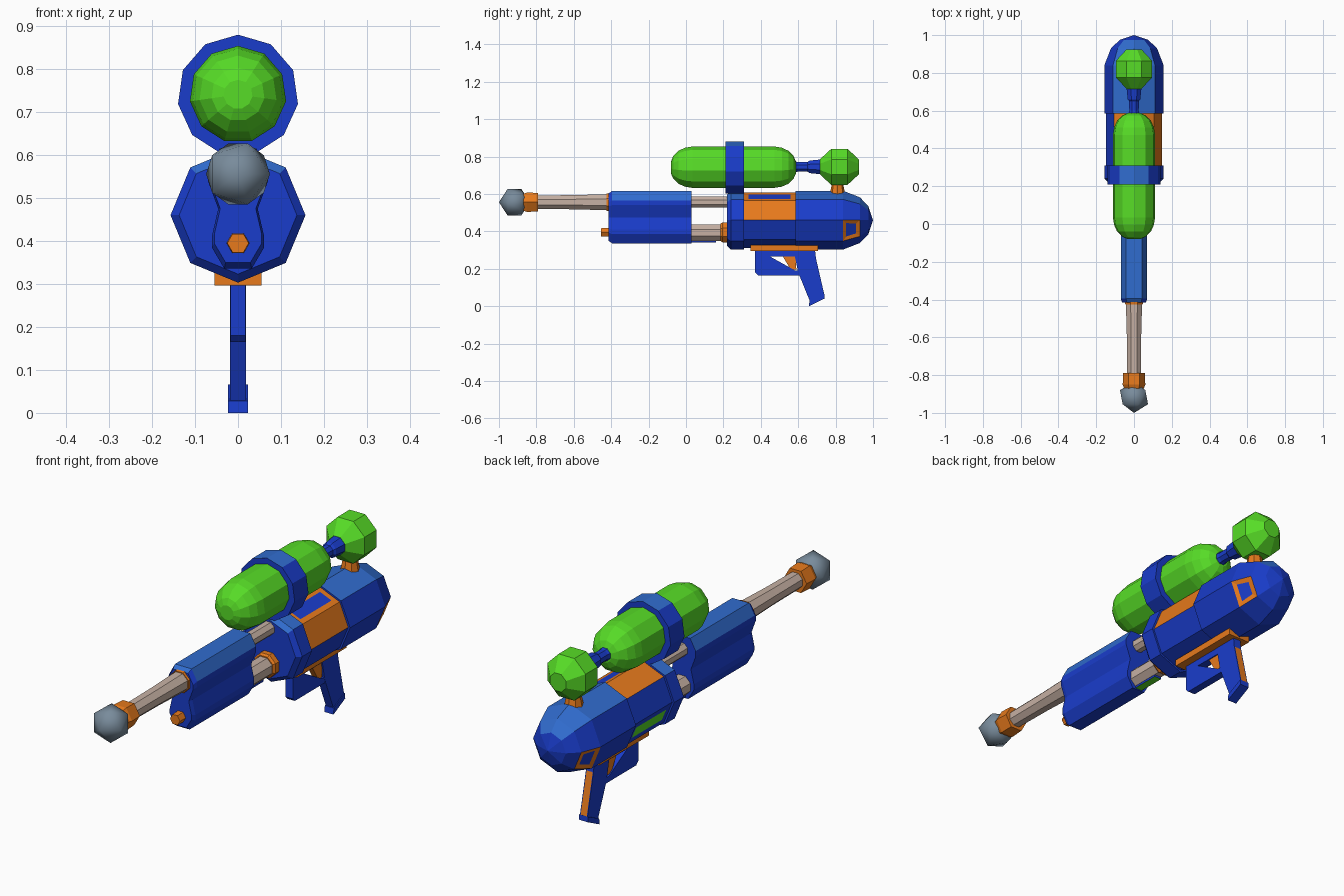
import bpy, bmesh, math
from mathutils import Matrix

if "Cube" in bpy.data.objects:
    bpy.data.objects.remove(bpy.data.objects["Cube"])


def colour(name, r, g, b):
    m = bpy.data.materials.new(name)
    m.diffuse_color = (r, g, b, 1)
    m.use_nodes = True
    m.node_tree.nodes["Principled BSDF"].inputs["Base Color"].default_value = m.diffuse_color
    return m


BLUE = colour("blue", 0.010, 0.046, 0.60)
SKY = colour("light_blue", 0.030, 0.15, 0.62)
GREEN = colour("green", 0.095, 0.72, 0.020)
ORANGE = colour("orange", 0.82, 0.20, 0.012)
TAN = colour("tan", 0.57, 0.44, 0.37)
GREY = colour("grey", 0.19, 0.26, 0.33)


def finish(name, bm, mats, rule=None, smooth=False):
    """Turn a bmesh into an object, painting faces by a rule."""
    bmesh.ops.remove_doubles(bm, verts=bm.verts, dist=1e-4)
    bmesh.ops.recalc_face_normals(bm, faces=bm.faces)
    bm.normal_update()
    for f in bm.faces:
        f.smooth = smooth
        if rule:
            f.material_index = rule(f.calc_center_median(), f.normal)
    me = bpy.data.meshes.new(name)
    bm.to_mesh(me)
    bm.free()
    for m in mats:
        me.materials.append(m)
    ob = bpy.data.objects.new(name, me)
    bpy.context.collection.objects.link(ob)
    return ob


def loft(rings):
    """Join rings of points with quads and cap both ends."""
    bm = bmesh.new()
    loops = [[bm.verts.new(p) for p in ring] for ring in rings]
    n = len(loops[0])
    for a, b in zip(loops, loops[1:]):
        for i in range(n):
            j = (i + 1) % n
            bm.faces.new((a[i], a[j], b[j], b[i]))
    bm.faces.new(loops[0])
    bm.faces.new(loops[-1][::-1])
    return bm


def lathe_bm(profile, sides, z, turn=0.0):
    """Revolve (y, radius) points around a y axis at height z."""
    ang = [2 * math.pi * (i + turn) / sides for i in range(sides)]
    return loft([[(r * math.sin(a), y, z + r * math.cos(a)) for a in ang]
                 for y, r in profile])


def lathe(name, mat, profile, sides, z, turn=0.0):
    return finish(name, lathe_bm(profile, sides, z, turn), [mat])


def slab_bm(outline, half):
    """Extrude a (y, z) outline across x."""
    return loft([[(x, y, z) for y, z in outline] for x in (-half, half)])


def slab(name, mats, outline, half, rule=None):
    return finish(name, slab_bm(outline, half), mats, rule)


def inset(bm, test, thickness, marks, index, depth=0.0):
    """Inset the faces that pass a test and note the centres for painting."""
    bmesh.ops.recalc_face_normals(bm, faces=bm.faces)
    bm.normal_update()
    faces = [f for f in bm.faces if test(f.calc_center_median(), f.normal)]
    bmesh.ops.inset_individual(bm, faces=faces, thickness=thickness, depth=depth)
    marks += [(f.calc_center_median().copy(), index) for f in faces]


def marked(marks, c):
    return next((i for p, i in marks if (c - p).length < 0.003), None)


# Muzzle ball, collar and barrel
bm = bmesh.new()
bmesh.ops.create_icosphere(bm, subdivisions=1, radius=0.083,
                           matrix=Matrix.Translation((0, -0.917, 0.556))
                           @ Matrix.Rotation(math.pi / 2, 4, 'X'))
finish("muzzle_ball", bm, [GREY], smooth=True)
lathe("muzzle_collar", ORANGE, [(-0.87, 0.052), (-0.85, 0.060), (-0.79, 0.057)],
      6, 0.556, 0.5)
lathe("barrel", TAN, [(-0.80, 0.039), (-0.60, 0.041), (-0.40, 0.047)], 8, 0.556, 0.5)
lathe("barrel_ring", ORANGE, [(-0.425, 0.050), (-0.40, 0.054)], 8, 0.556, 0.5)
lathe("barrel_rod", TAN, [(-0.1, 0.032), (0.26, 0.032)], 8, 0.556, 0.5)

# Pump grip with waisted cross-section
half = [(0.042, 0.616), (0.07, 0.565), (0.07, 0.54), (0.046, 0.475),
        (0.061, 0.41), (0.061, 0.385), (0.032, 0.336)]
section = half + [(-x, z) for x, z in reversed(half)]


def pump_ring(y, s):
    return [(x * s, y, 0.476 + (z - 0.476) * s) for x, z in section]


finish("pump_grip", loft([pump_ring(-0.415, 0.9), pump_ring(-0.395, 1),
                          pump_ring(0.03, 1)]), [BLUE, SKY],
       lambda c, n: int(n.z > 0.45))

# Pump rod with tip, end ring and the runner beneath it
lathe("pump_rod", TAN, [(-0.05, 0.047), (0.23, 0.047)], 8, 0.393, 0.5)
lathe("pump_tip", ORANGE, [(-0.455, 0.025), (-0.40, 0.027)], 6, 0.395, 0.5)
lathe("pump_end_ring", ORANGE, [(0.185, 0.05), (0.195, 0.058), (0.23, 0.058)],
      8, 0.395, 0.5)
slab("pump_runner", [BLUE, GREEN], [(0.02, 0.340), (0.16, 0.340),
                                    (0.16, 0.349), (0.02, 0.349)], 0.018,
     lambda c, n: int(n.z < -0.5))

# Main body: front collar, recessed middle, rear shell and nose
bm = lathe_bm([(0.22, 0.137), (0.24, 0.157), (0.31, 0.157), (0.31, 0.148),
               (0.585, 0.148), (0.585, 0.157), (0.84, 0.157), (0.93, 0.122),
               (0.975, 0.075), (1.0, 0.0)], 8, 0.46)
marks = []
# Rear side panels: an orange frame around a blue centre
inset(bm, lambda c, n: 0.86 < c.y < 0.92 and -0.5 < n.z < -0.1, 0.028, marks, 0, -0.004)
# Patches on the recessed middle
inset(bm, lambda c, n: 0.4 < c.y < 0.5 and n.z > 0.6 and n.x > 0, 0.036, marks, 0)
inset(bm, lambda c, n: 0.4 < c.y < 0.5 and -0.5 < n.z < -0.1 and n.x < 0, 0.040, marks, 3)


def body_paint(c, n):
    mark = marked(marks, c)
    if mark is not None:
        return mark
    if 0.315 < c.y < 0.58 and n.z > 0.1 and abs(n.y) < 0.5:
        return 0 if n.x < -0.8 else 2
    if 0.845 < c.y < 0.928 and -0.75 < n.z < -0.05 and c.z > 0.35:
        return 2
    return int(n.z > 0.6)


finish("body", bm, [BLUE, SKY, ORANGE, GREEN], body_paint)

# Rail, trigger guard and trigger
slab("trigger_rail", [ORANGE], [(0.345, 0.296), (0.705, 0.296),
                                (0.705, 0.326), (0.345, 0.326)], 0.055)
slab("trigger_guard", [BLUE], [(0.37, 0.30), (0.37, 0.18), (0.385, 0.165),
                               (0.625, 0.165), (0.615, 0.19), (0.585, 0.19),
                               (0.45, 0.265), (0.60, 0.265), (0.60, 0.30)], 0.018)
slab("trigger", [ORANGE], [(0.515, 0.27), (0.585, 0.27), (0.59, 0.195),
                           (0.56, 0.195)], 0.013)

# Handle with an orange strip down its back, and its foot
bm = slab_bm([(0.575, 0.30), (0.69, 0.30), (0.695, 0.255),
              (0.74, 0.06), (0.665, 0.02), (0.60, 0.18)], 0.019)
strip = []
inset(bm, lambda c, n: n.y > 0.7 and c.z < 0.25, 0.005, strip, 1)
finish("handle", bm, [BLUE, ORANGE], lambda c, n: marked(strip, c) or 0)
slab("handle_foot", [BLUE], [(0.657, 0.0), (0.742, 0.042), (0.74, 0.066),
                             (0.66, 0.028)], 0.023)

# Water tank with rounded ends, and its strap
r = 0.113
ends = [(0.0, 0.30), (0.012, 0.55), (0.04, 0.80), (0.075, 0.94), (0.115, 1.0)]
tank = [(-0.08 + d, r * k) for d, k in ends]
tank += [(0.587 - d, r * k) for d, k in reversed(ends)]
lathe("tank", GREEN, tank, 11, 0.741)
finish("tank_strap", lathe_bm([(0.21, 0.141), (0.31, 0.141)], 11, 0.739),
       [BLUE, SKY], lambda c, n: int(n.z > 0.8))

# Connector, rear pressure ball and its stub
lathe("connector", BLUE, [(0.575, 0.034), (0.60, 0.027), (0.65, 0.028),
                          (0.66, 0.036), (0.73, 0.044)], 8, 0.745, 0.5)
ball = [(0.82 - 0.113 * math.cos(math.pi * (i + 0.5) / 4),
         0.113 * math.sin(math.pi * (i + 0.5) / 4)) for i in range(4)]
lathe("pressure_ball", GREEN, ball, 8, 0.745, 0.5)
bm = bmesh.new()
bmesh.ops.create_cone(bm, cap_ends=True, segments=8, radius1=0.042, radius2=0.03,
                      depth=0.06, matrix=Matrix.Translation((0, 0.81, 0.625)))
finish("ball_stub", bm, [ORANGE])
